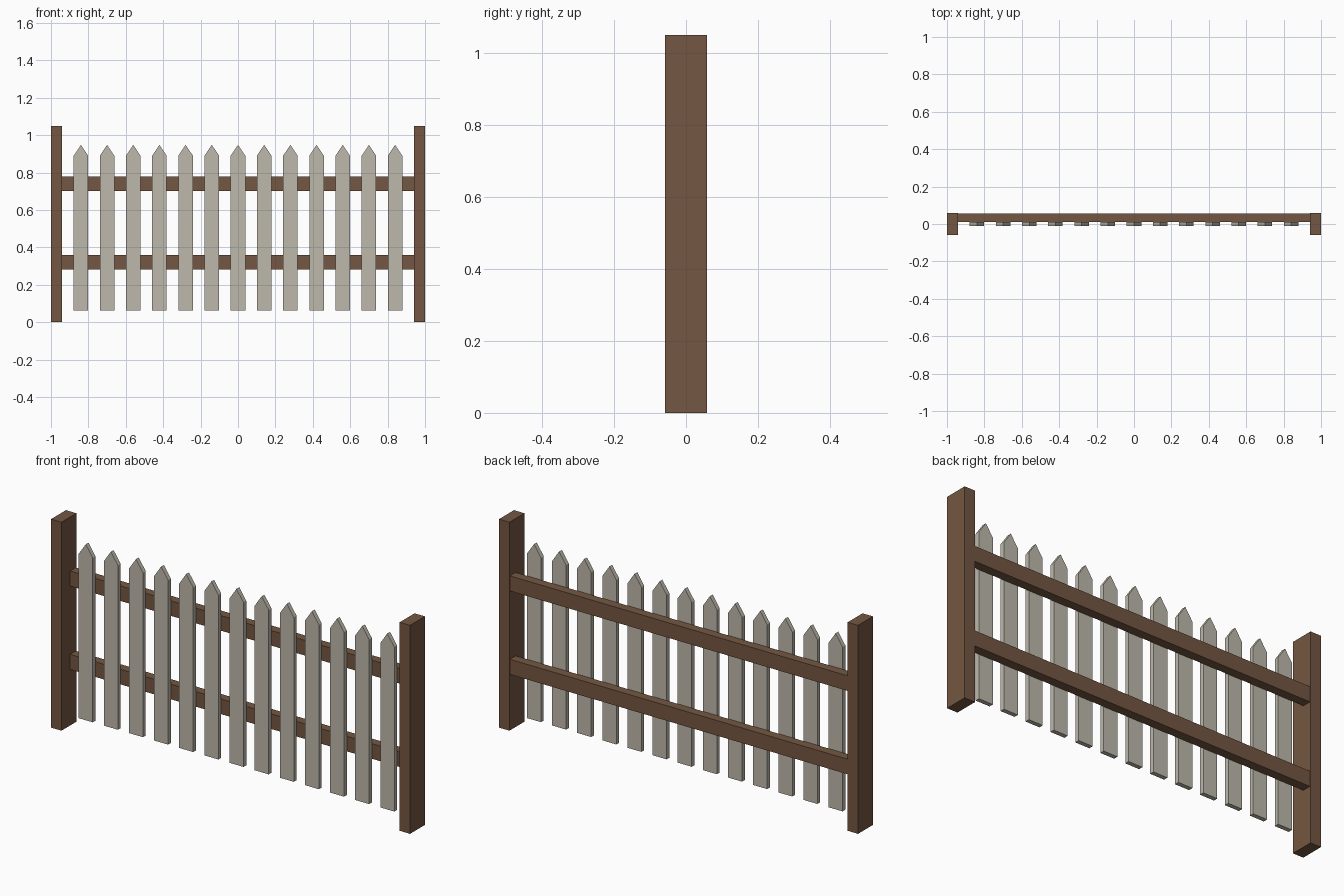
import bpy, bmesh

if "Cube" in bpy.data.objects:
    bpy.data.objects.remove(bpy.data.objects["Cube"])


def make_material(name, color):
    m = bpy.data.materials.new(name)
    m.diffuse_color = (*color, 1.0)
    m.use_nodes = True
    m.node_tree.nodes["Principled BSDF"].inputs["Base Color"].default_value = m.diffuse_color
    return m


BROWN = make_material("brown wood", (0.175, 0.095, 0.054))
PALE = make_material("weathered pale wood", (0.515, 0.485, 0.41))


def extrude_profile(name, points, y0, y1, mat):
    """Extrude an x-z outline from y0 to y1."""
    bm = bmesh.new()
    face = bm.faces.new([bm.verts.new((x, y0, z)) for x, z in points])
    out = bmesh.ops.extrude_face_region(bm, geom=[face])
    verts = [g for g in out["geom"] if isinstance(g, bmesh.types.BMVert)]
    bmesh.ops.translate(bm, verts=verts, vec=(0, y1 - y0, 0))
    bmesh.ops.recalc_face_normals(bm, faces=bm.faces)
    mesh = bpy.data.meshes.new(name)
    bm.to_mesh(mesh)
    bm.free()
    mesh.materials.append(mat)
    obj = bpy.data.objects.new(name, mesh)
    bpy.context.collection.objects.link(obj)
    return obj


def box(name, x0, x1, y0, y1, z0, z1, mat):
    return extrude_profile(name, [(x0, z0), (x1, z0), (x1, z1), (x0, z1)], y0, y1, mat)


# End posts
box("left_post", -1.0, -0.942, -0.059, 0.059, 0.0, 1.05, BROWN)
box("right_post", 0.942, 1.0, -0.059, 0.059, 0.0, 1.05, BROWN)

# Horizontal rails between the posts
for name, z in (("lower_rail", 0.282), ("upper_rail", 0.702)):
    box(name, -0.942, 0.942, 0.01, 0.055, z, z + 0.076, BROWN)

# Pointed pickets on the front of the rails
HALF = 0.039
for i in range(13):
    x = (i - 6) * 0.14
    outline = [(x - HALF, 0.062), (x + HALF, 0.062), (x + HALF, 0.89),
               (x, 0.948), (x - HALF, 0.89)]
    extrude_profile(f"picket_{i + 1}", outline, -0.012, 0.01, PALE)
